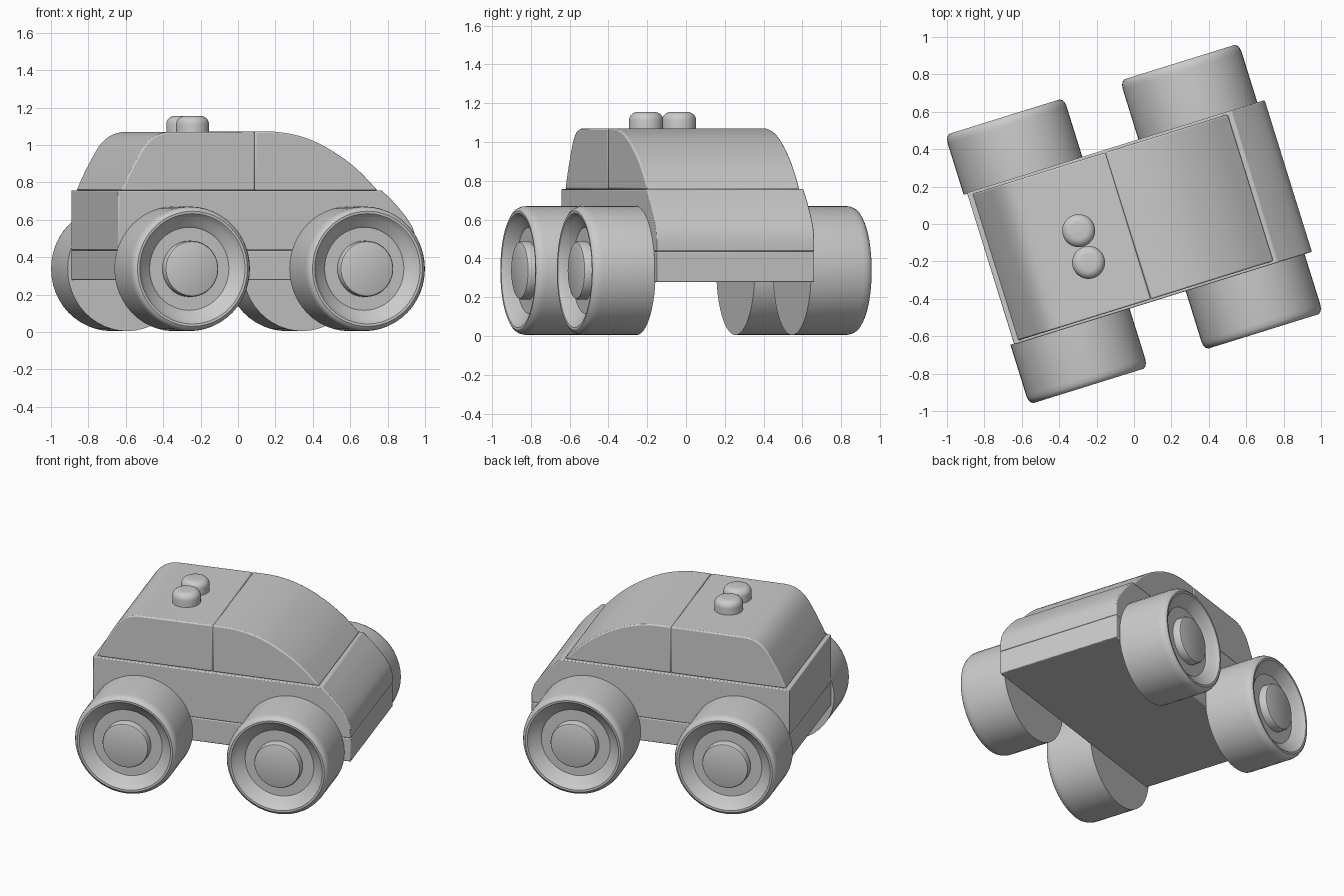
import bpy, bmesh, math
from mathutils import Matrix

if "Cube" in bpy.data.objects:
    bpy.data.objects.remove(bpy.data.objects["Cube"])

TURN = Matrix.Rotation(math.radians(17.3), 4, 'Z')   # whole car is turned on the ground


def finish(name, bm, local, angle=35):
    bmesh.ops.recalc_face_normals(bm, faces=bm.faces)
    me = bpy.data.meshes.new(name)
    bm.to_mesh(me)
    bm.free()
    ob = bpy.data.objects.new(name, me)
    bpy.context.collection.objects.link(ob)
    ob.matrix_world = TURN @ local
    bpy.context.view_layer.objects.active = ob
    for o in bpy.context.selected_objects:
        o.select_set(False)
    ob.select_set(True)
    bpy.ops.object.shade_smooth_by_angle(angle=math.radians(angle))
    return ob


def block(name, profile, half_width, bevel=0.006):
    """Side profile (length, height) extruded across the car."""
    bm = bmesh.new()
    face = bm.faces.new([bm.verts.new((u, -half_width, z)) for u, z in profile])
    ext = bmesh.ops.extrude_face_region(bm, geom=[face])
    verts = [g for g in ext['geom'] if isinstance(g, bmesh.types.BMVert)]
    bmesh.ops.translate(bm, verts=verts, vec=(0, 2 * half_width, 0))
    ob = finish(name, bm, Matrix())
    mod = ob.modifiers.new("soft_edges", 'BEVEL')
    mod.width = bevel
    mod.segments = 2
    mod.limit_method = 'ANGLE'
    mod.angle_limit = math.radians(35)
    return ob


def lathe(name, profile, local, steps=48):
    """Profile (radius, height) spun about the local z axis."""
    bm = bmesh.new()
    vs = [bm.verts.new((r, 0, z)) for r, z in profile]
    edges = [bm.edges.new(p) for p in zip(vs, vs[1:])]
    bmesh.ops.spin(bm, geom=vs + edges, cent=(0, 0, 0), axis=(0, 0, 1),
                   angle=2 * math.pi, steps=steps)
    bmesh.ops.remove_doubles(bm, verts=bm.verts, dist=1e-5)
    return finish(name, bm, local)


def curve(pts, steps=5):
    """Smooth curve (Catmull-Rom) through a few points."""
    p = [pts[0]] + pts + [pts[-1]]
    out = []
    for i in range(1, len(p) - 2):
        for k in range(steps):
            t = k / steps
            out.append(tuple(
                0.5 * (2 * b + (c - a) * t + (2 * a - 5 * b + 4 * c - d) * t ** 2
                       + (3 * b - a - 3 * c + d) * t ** 3)
                for a, b, c, d in zip(p[i - 1], p[i], p[i + 1], p[i + 2])))
    return out + [pts[-1]]


# Chassis slab and body with rounded nose
block("chassis", [(-0.803, 0.278), (0.864, 0.278), (0.864, 0.437), (-0.803, 0.437)], 0.425)
nose = curve([(0.864, 0.50), (0.848, 0.555), (0.81, 0.615), (0.745, 0.69), (0.675, 0.757)])
block("body", [(-0.803, 0.437), (0.864, 0.437)] + nose + [(-0.803, 0.757)], 0.425)

# Rear cabin with rounded back, front cabin with sloping windscreen
back = curve([(-0.525, 1.069), (-0.575, 1.056), (-0.62, 1.028), (-0.665, 0.975),
              (-0.735, 0.85), (-0.778, 0.757)])
block("rear_cabin", back + [(-0.033, 0.757), (-0.033, 1.071)], 0.411, 0.008)
screen = curve([(0.655, 0.757), (0.555, 0.858), (0.448, 0.94), (0.312, 1.015),
                (0.19, 1.055), (0.08, 1.071)])
block("front_cabin", [(-0.033, 0.757)] + screen + [(-0.033, 1.071)], 0.411, 0.008)

# Roof lights
light = [(0, 0), (0.088, 0), (0.088, 0.045)]
light += [(0.043 + 0.045 * math.cos(a), 0.045 + 0.042 * math.sin(a))
          for a in [math.radians(15 * i) for i in range(1, 7)]] + [(0, 0.088)]
for i, v in enumerate((0.054, -0.124)):
    lathe(f"roof_light_{i}", light, Matrix.Translation((-0.293, v, 1.068)), 32)

# Wheels: rounded tyre, dished rim and raised hub
tyre = [(0, 0), (0.333, 0), (0.333, 0.285), (0.330, 0.308), (0.322, 0.325),
        (0.308, 0.334), (0.295, 0.333), (0.284, 0.322), (0.272, 0.308),
        (0.235, 0.288), (0.222, 0.276), (0.150, 0.276), (0.150, 0.315),
        (0.145, 0.325), (0.135, 0.329), (0, 0.329)]
for end, u in (("front", 0.49), ("rear", -0.49)):
    for side, s in (("right", -1), ("left", 1)):
        lathe(f"{end}_{side}_wheel", tyre,
              Matrix.Translation((u, s * 0.42, 0.338))
              @ Matrix.Rotation(-s * math.pi / 2, 4, 'X'))
